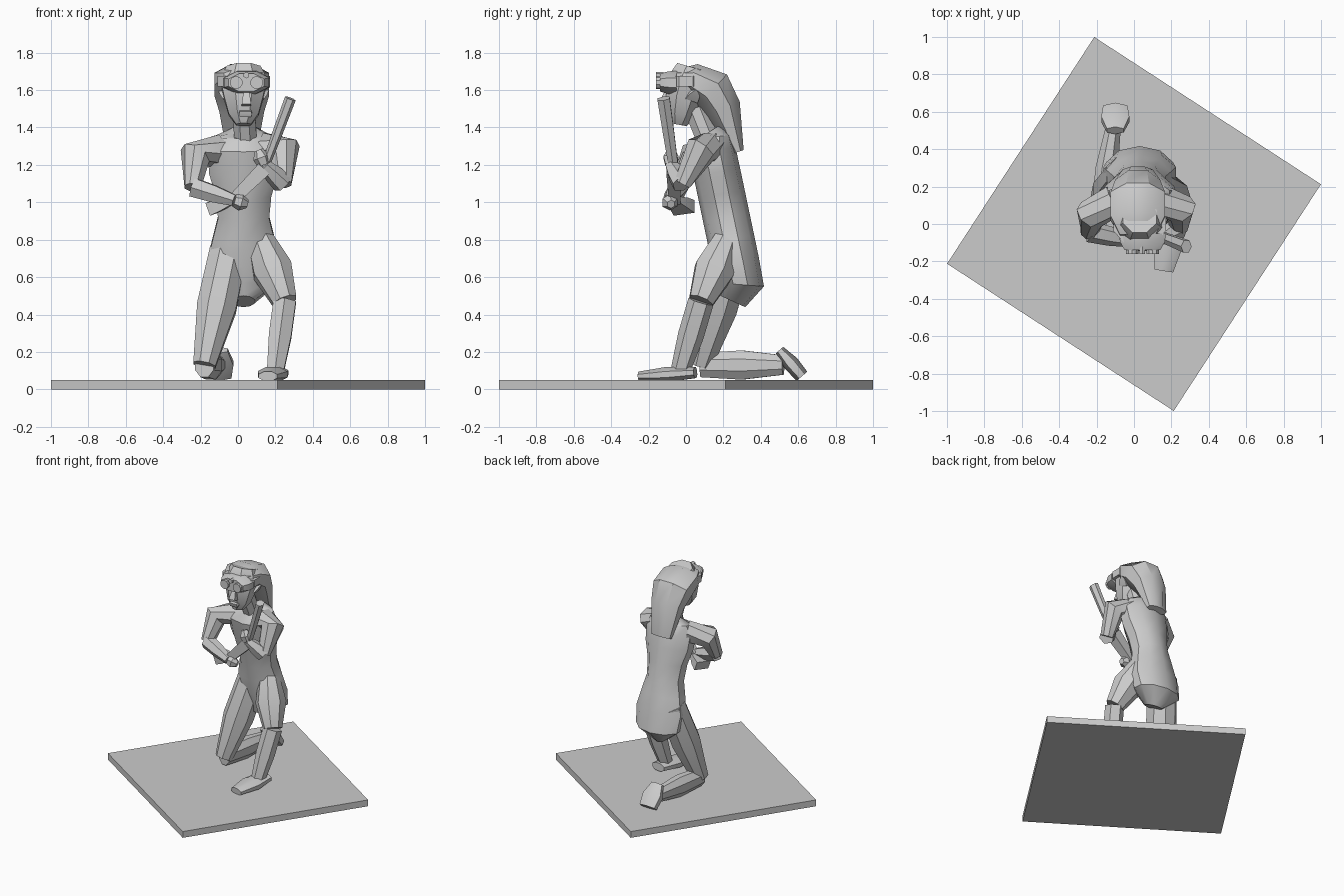
import bpy, bmesh, math
from mathutils import Vector

cube = bpy.data.objects.get("Cube")
if cube:
    bpy.data.objects.remove(cube, do_unlink=True)

colour = (0.6, 0.6, 0.6, 1)
grey = bpy.data.materials.new("plain_grey")
grey.use_nodes = True
grey.diffuse_color = colour
grey.node_tree.nodes["Principled BSDF"].inputs["Base Color"].default_value = colour

ACROSS, DEEP, UP = Vector((1, 0, 0)), Vector((0, 1, 0)), Vector((0, 0, 1))


def finish(name, bm):
    bmesh.ops.recalc_face_normals(bm, faces=bm.faces[:])
    mesh = bpy.data.meshes.new(name)
    bm.to_mesh(mesh)
    bm.free()
    mesh.materials.append(grey)
    obj = bpy.data.objects.new(name, mesh)
    bpy.context.collection.objects.link(obj)
    bpy.ops.object.select_all(action='DESELECT')
    obj.select_set(True)
    bpy.context.view_layer.objects.active = obj
    bpy.ops.object.shade_smooth_by_angle(angle=math.radians(35))
    return obj


def loft(name, centres, sizes, sides=8, ref=ACROSS):
    """Skin a faceted form along centres; each size is (half width, half depth)."""
    bm = bmesh.new()
    grow = 1 / math.cos(math.pi / sides)
    last = len(centres) - 1
    rings = []
    for i, (centre, (width, depth)) in enumerate(zip(centres, sizes)):
        along = (centres[min(i + 1, last)] - centres[max(i - 1, 0)]).normalized()
        u = (ref - along * ref.dot(along)).normalized() * width * grow
        v = along.cross(u).normalized() * depth * grow
        angles = [math.tau * (k + 0.5) / sides for k in range(sides)]
        rings.append([bm.verts.new(centre + u * math.cos(a) + v * math.sin(a))
                      for a in angles])
    for lower, upper in zip(rings, rings[1:]):
        for k in range(sides):
            bm.faces.new((lower[k - 1], lower[k], upper[k], upper[k - 1]))
    bm.faces.new(rings[0])
    bm.faces.new(rings[-1])
    return finish(name, bm)


def limb(name, joints, radii, flat=1, sides=8, ref=ACROSS):
    """Limb through its joints; a two joint limb gets a muscle ring halfway."""
    points = [Vector(joint) for joint in joints]
    if len(points) < len(radii):
        points.insert(1, points[0].lerp(points[1], 0.5))
    return loft(name, points, [(r, r * flat) for r in radii], sides, ref)


def upright(name, x, rows, sides=8):
    """Body form on one fore-and-aft plane; rows are y, z, half width, half depth."""
    centres = [Vector((x, y, z)) for y, z, width, depth in rows]
    return loft(name, centres, [row[2:] for row in rows], sides)


# Square base, turned under the figure
bm = bmesh.new()
bmesh.ops.create_cube(bm, size=1)
bmesh.ops.scale(bm, vec=(1.445, 1.445, 0.05), verts=bm.verts)
base = finish("base", bm)
base.location.z = base.dimensions.z / 2
base.rotation_euler.z = math.radians(-33)

# Torso leans forward, narrowing at the waist between hips and chest
trunk = [(.25, .47, .06, .07)]
for step in range(7):
    z = .56 + step * .12
    width = .165 + .03 * math.cos(math.tau * (z - .66) / .58)
    trunk.append((.27 - .21 * (z - .66), z, width, .12))
trunk += [(.15, 1.35, .16, .09), (.13, 1.38, .07, .07)]
upright("torso", .03, trunk, sides=10)
limb("neck", [(.04, .11, 1.35), (.03, .05, 1.5)], (.06, .06, .06))

# Left leg, foot planted
hip, knee, ankle = (.12, .22, .8), (.25, .08, .47), (.2, -.03, .1)
limb("left_thigh", (hip, knee), (.07, .105, .065))
limb("left_shin", (knee, ankle), (.06, .06, .045), sides=6)
limb("left_foot", [(.21, .05, .09), (.16, -.25, .07)], (.06, .08, .05), flat=.5)

# Right leg, kneeling with the shin on the ground
hip, knee, ankle = (-.05, .26, .74), (-.18, .08, .13), (-.11, .52, .13)
limb("right_thigh", (hip, knee), (.1, .105, .06))
limb("right_shin", (knee, ankle), (.05, .06, .04), flat=1.3)
limb("right_foot", [(-.1, .5, .21), (-.1, .62, .07)], (.045, .075, .065), flat=.5, sides=6)

# Arms: collar, shoulder, elbow, wrist and fingertips of each side
arms = {
    "right": [(-.1, .13, 1.28), (-.23, .05, 1.25), (-.24, -.04, 1.08),
              (-.02, -.09, 1.01), (.05, -.08, .99)],
    "left": [(.14, .13, 1.29), (.25, .08, 1.28), (.24, -.02, 1.1),
             (.14, -.08, 1.2), (.11, -.08, 1.28)],
}
for side, joints in arms.items():
    limb(side + "_upper_arm", joints[:3], (.08, .08, .045), ref=DEEP)
    limb(side + "_forearm", joints[2:4], (.05, .045, .03), sides=6, ref=UP)
    limb(side + "_hand", joints[3:], (.03, .04, .02), sides=6, ref=DEEP)

# Long tool held diagonally across the chest
grip, breech, muzzle = (-.03, -.06, 1.01), (.14, -.065, 1.18), (.28, -.12, 1.555)
limb("tool_stock", [(-.14, -.01, .97), grip], (.06, .05, .03), flat=.6, sides=4, ref=DEEP)
limb("tool_body", (grip, breech), (.03, .035, .04), sides=4, ref=DEEP)
limb("tool_barrel", (breech, muzzle), (.025, .03, .033), flat=.8, sides=6, ref=DEEP)

# Head with nose, mouth and ears
middle = .03
upright("head", middle, [
    (-.04, 1.415, .04, .045), (-.03, 1.47, .08, .075), (-.01, 1.56, .105, .1),
    (.02, 1.65, .125, .115), (.04, 1.72, .09, .09)])
limb("nose", [(.045, -.1, 1.6), (.045, -.12, 1.52)], (.01, .02, .025), sides=4)
limb("mouth", [(.04, -.11, 1.49), (.04, -.1, 1.46)], (.03, .035, .03), flat=.4, sides=4)
for side, sign in (("left", 1), ("right", -1)):
    lobe, tip = middle + sign * .09, middle + sign * .13
    limb(side + "_ear", [(lobe, .03, 1.55), (tip, .06, 1.6)], (.035, .03, .01),
         flat=.4, sides=4, ref=DEEP)

# Hair swept back and falling behind the shoulders
upright("hair", .02, [
    (-.06, 1.68, .095, .03), (.03, 1.66, .145, .085), (.14, 1.6, .145, .115),
    (.2, 1.5, .12, .095), (.28, 1.27, .08, .03)])

# Goggles with strap, two lenses and a stud
front, height = -.12, 1.64
upright("goggle_strap", middle, [(0, z, .14, .115) for z in (1.62, 1.675)], sides=10)
limb("goggle_frame", [(.045, -.05, height), (.045, -.14, height)], (.125, .12, .095), flat=.5)
for name, x, z, radius, sides in (("right_lens", -.01, height, .033, 10),
                                  ("left_lens", .1, height, .033, 10),
                                  ("goggle_stud", .045, 1.68, .015, 6)):
    limb(name, [(x, front, z), (x, front - .04, z)], [radius] * 3, sides=sides)
